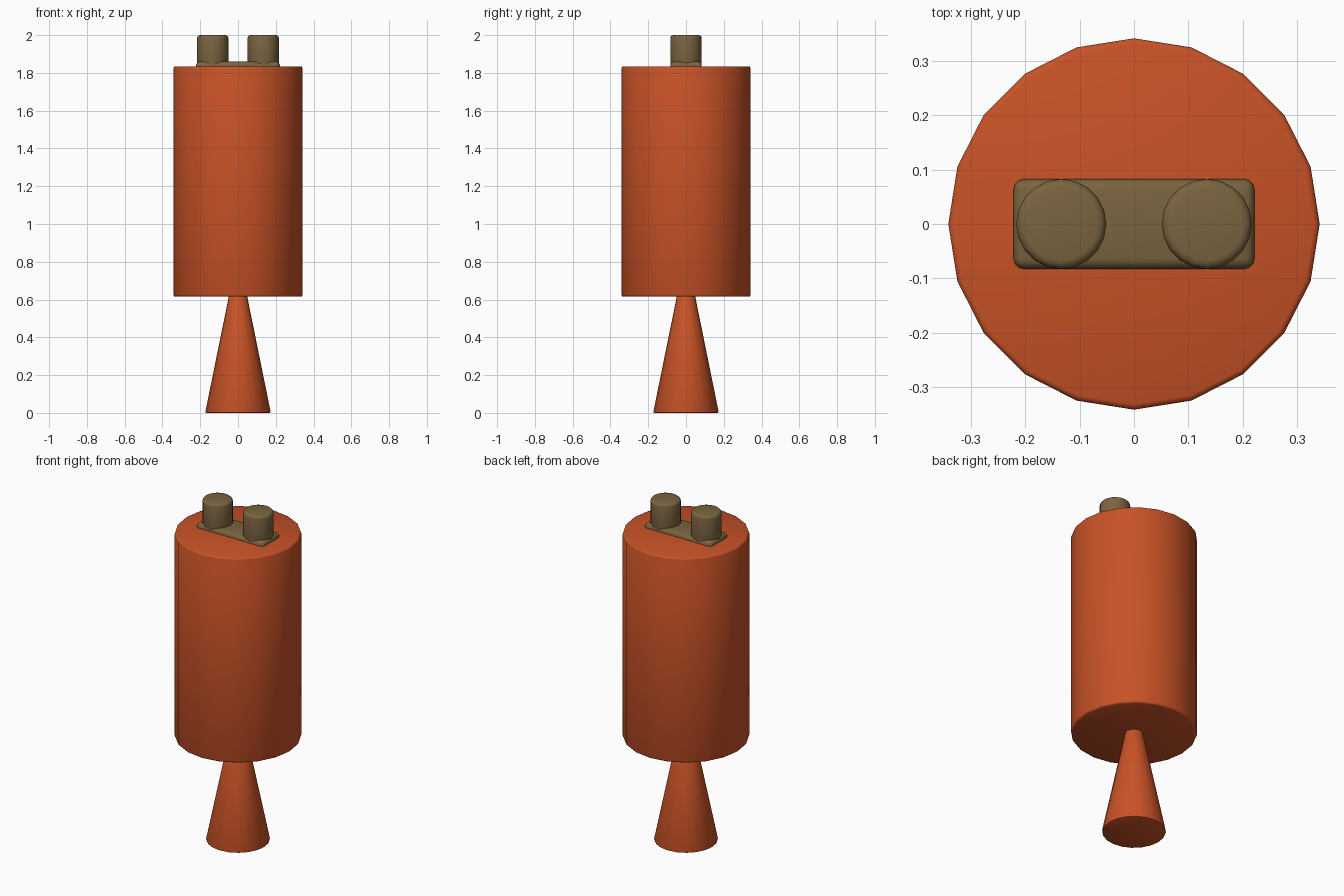
import bpy
import math

cube = bpy.data.objects.get("Cube")
if cube:
    bpy.data.objects.remove(cube, do_unlink=True)


def material(name, colour):
    mat = bpy.data.materials.new(name)
    mat.use_nodes = True
    mat.diffuse_color = colour
    mat.node_tree.nodes["Principled BSDF"].inputs["Base Color"].default_value = colour
    return mat


orange = material("burnt orange", (0.58, 0.085, 0.02, 1))
brown = material("dull bronze", (0.195, 0.127, 0.051, 1))


def finish(name, mat, bevel, segments):
    """Name, colour, bevel and smooth the active object."""
    obj = bpy.context.object
    obj.name = name
    obj.data.materials.append(mat)
    bpy.ops.object.transform_apply(location=False, rotation=False, scale=True)
    mod = obj.modifiers.new("soft edges", "BEVEL")
    mod.width = bevel
    mod.segments = segments
    mod.limit_method = "ANGLE"
    mod.angle_limit = math.radians(40)
    bpy.ops.object.modifier_apply(modifier=mod.name)
    bpy.ops.object.shade_smooth_by_angle(angle=math.radians(50))
    return obj


def tapered(name, mat, sides, r_low, r_high, z_low, z_high, bevel, segments, x=0):
    """Upright cylinder or cone between two heights."""
    bpy.ops.mesh.primitive_cone_add(
        vertices=sides, radius1=r_low, radius2=r_high, depth=z_high - z_low,
        location=(x, 0, (z_low + z_high) / 2))
    return finish(name, mat, bevel, segments)


# Flared stem and main drum
tapered("flared_stem", orange, 20, 0.174, 0.046, 0, 0.63, 0.008, 2)
tapered("drum", orange, 20, 0.342, 0.342, 0.615, 1.835, 0.01, 2)

# Plate on top of the drum
bpy.ops.mesh.primitive_cube_add(size=1, location=(0, 0, 1.835))
bpy.context.object.scale = (0.444, 0.166, 0.05)
finish("top_plate", brown, 0.02, 3)

# Pair of round posts
for side, x in (("right", -0.134), ("left", 0.134)):
    tapered(side + "_post", brown, 20, 0.083, 0.083, 1.82, 2, 0.016, 3, x)
